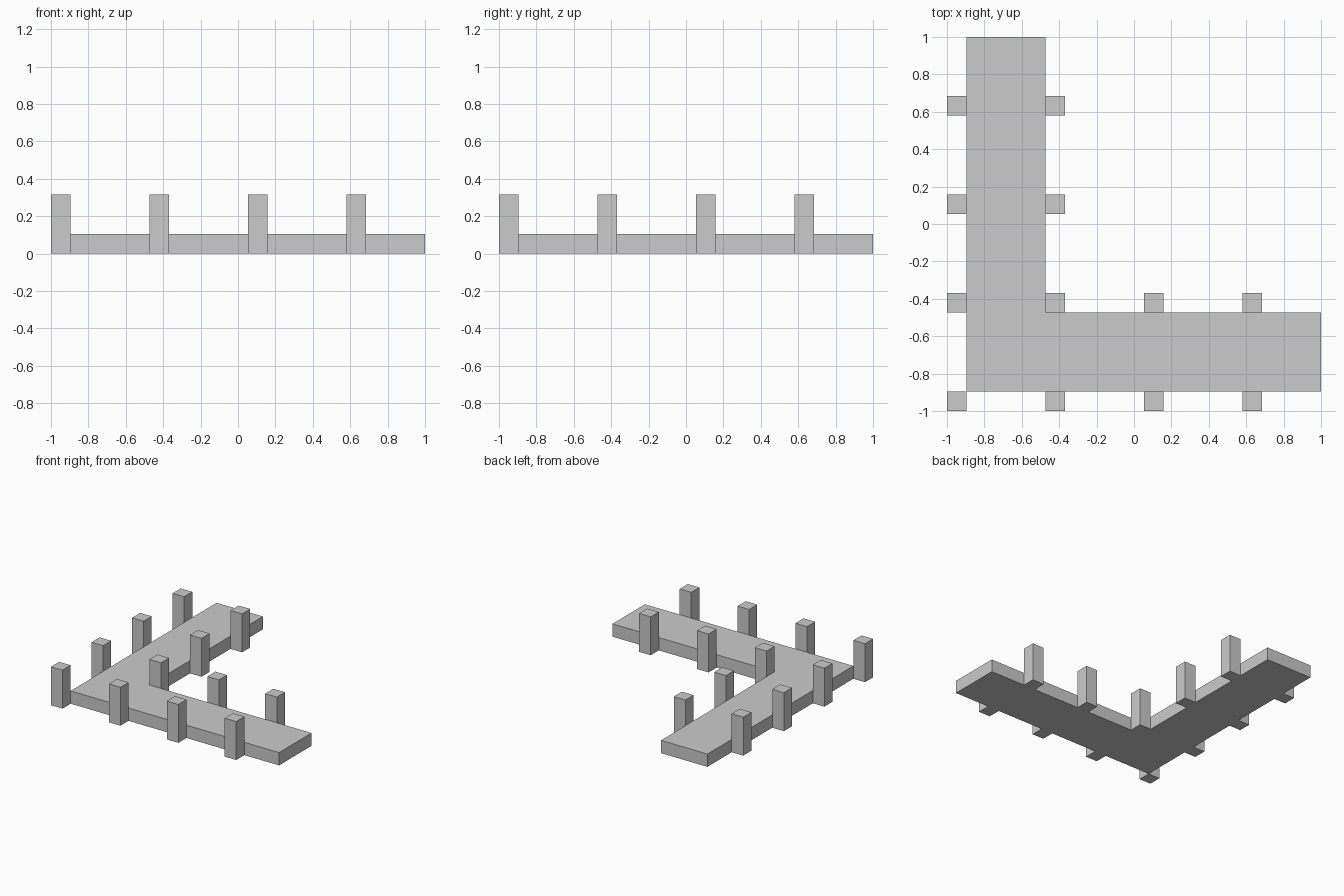
import bpy
import bmesh

if "Cube" in bpy.data.objects:
    bpy.data.objects.remove(bpy.data.objects["Cube"])

U = 2 / 19   # module: one post width


def prism(name, outline, height):
    """Extrude a plan outline, given in modules from the (-1, -1) corner."""
    bm = bmesh.new()
    base = bm.faces.new([bm.verts.new((x * U - 1, y * U - 1, 0)) for x, y in outline])
    top = bmesh.ops.extrude_face_region(bm, geom=[base], use_keep_orig=True)["geom"]
    bmesh.ops.translate(bm, vec=(0, 0, height * U),
                        verts=[v for v in top if isinstance(v, bmesh.types.BMVert)])
    bmesh.ops.recalc_face_normals(bm, faces=bm.faces)
    mesh = bpy.data.meshes.new(name)
    bm.to_mesh(mesh)
    bm.free()
    obj = bpy.data.objects.new(name, mesh)
    bpy.context.collection.objects.link(obj)
    return obj


def post(name, x, y):
    prism(name, [(x, y), (x + 1, y), (x + 1, y + 1), (x, y + 1)], 3)


# L-shaped walkway slab
prism("walkway", [(1, 1), (19, 1), (19, 5), (5, 5), (5, 19), (1, 19)], 1)

# Corner posts
post("outer_corner_post", 0, 0)
post("inner_corner_post", 5, 5)

# Outer and inner posts along both arms
for i, s in enumerate((5, 10, 15), 1):
    post(f"front_outer_post_{i}", s, 0)
    post(f"left_outer_post_{i}", 0, s)
for i, s in enumerate((10, 15), 1):
    post(f"front_inner_post_{i}", s, 5)
    post(f"left_inner_post_{i}", 5, s)
